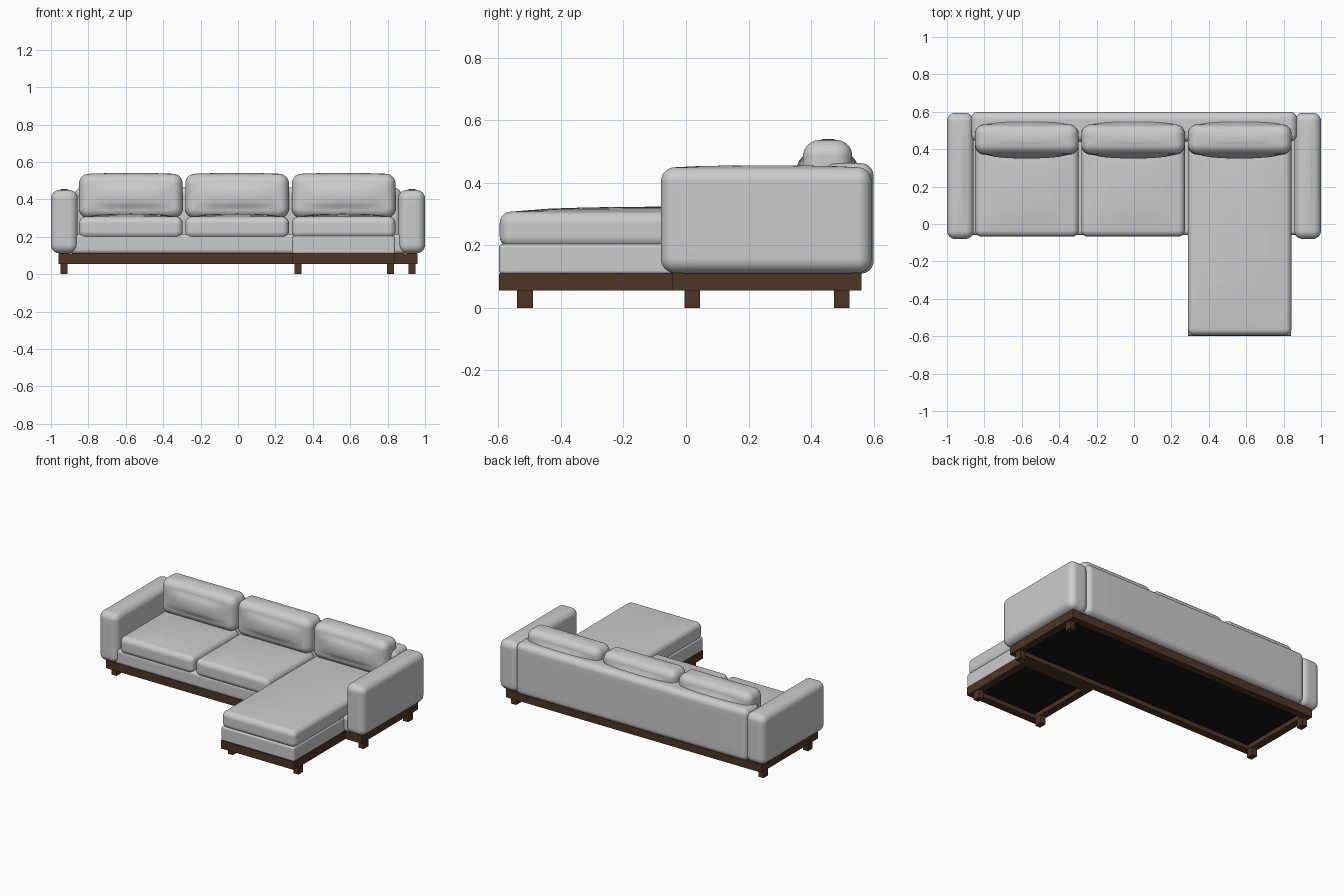
import bpy, bmesh, math
from mathutils import Vector

if "Cube" in bpy.data.objects:
    bpy.data.objects.remove(bpy.data.objects["Cube"])


def material(name, rgb):
    m = bpy.data.materials.new(name)
    m.diffuse_color = (*rgb, 1.0)
    m.use_nodes = True
    m.node_tree.nodes["Principled BSDF"].inputs["Base Color"].default_value = m.diffuse_color
    return m


FABRIC = material("light grey fabric", (0.60, 0.60, 0.60))
WOOD = material("dark brown wood", (0.075, 0.036, 0.018))
LINING = material("black underside lining", (0.008, 0.008, 0.008))


def finish(name, bm, mat, smooth):
    bmesh.ops.recalc_face_normals(bm, faces=bm.faces)
    me = bpy.data.meshes.new(name)
    bm.to_mesh(me)
    bm.free()
    me.materials.append(mat)
    for p in me.polygons:
        p.use_smooth = smooth
    ob = bpy.data.objects.new(name, me)
    bpy.context.collection.objects.link(ob)
    return ob


def box(name, x, y, z, mat):
    """Plain sharp box given by its ranges."""
    bm = bmesh.new()
    bmesh.ops.create_cube(bm, size=1)
    for v in bm.verts:
        v.co = Vector([(a + b) / 2 + c * (b - a) for (a, b), c in zip((x, y, z), v.co)])
    return finish(name, bm, mat, False)


def pillow(name, x, y, z, r, crown=(0, 0, 0), lean=0.0):
    """Rounded upholstered box; crown = bulge of the faces along +x-, y-, z-axis."""
    k, m = 5, 8                      # segments in each rounded edge and in the middle
    n = 2 * k + m
    bm = bmesh.new()
    bmesh.ops.create_cube(bm, size=2)
    bmesh.ops.subdivide_edges(bm, edges=bm.edges[:], cuts=n - 1, use_grid_fill=True)
    mid = Vector([(a + b) / 2 for a, b in (x, y, z)])
    inner = [(b - a) / 2 - r for a, b in (x, y, z)]
    for v in bm.verts:
        core, off = [], []
        for c, h in zip(v.co, inner):
            i = round((c + 1) / 2 * n)
            if i < k:
                core.append(-h)
                off.append(-math.tan(math.pi / 4 * (k - i) / k))
            elif i > n - k:
                core.append(h)
                off.append(math.tan(math.pi / 4 * (i - n + k) / k))
            else:
                core.append(h * (2 * (i - k) / m - 1))
                off.append(0.0)
        d = Vector(off).normalized()
        p = Vector(core) + d * r
        w = [1 - (c / h) ** 2 for c, h in zip(core, inner)]
        for a in range(3):           # soft bulge inside the seam line
            p[a] += crown[a] * d[a] * max(0, w[a - 1] * w[a - 2]) ** 0.6
        p.y += lean * p.z
        v.co = p + mid
    return finish(name, bm, FABRIC, True)


def rail_frame(name, x, y, z, w):
    """Four rails around a rectangle."""
    box(name + "_front_rail", x, (y[0], y[0] + w), z, WOOD)
    box(name + "_back_rail", x, (y[1] - w, y[1]), z, WOOD)
    for side, a in (("left", x[0]), ("right", x[1] - w)):
        box(f"{name}_{side}_rail", (a, a + w), (y[0] + w, y[1] - w), z, WOOD)


# wooden plinth frames and dark underside
RAIL = (0.055, 0.11)
rail_frame("sofa", (-0.96, 0.96), (-0.045, 0.562), RAIL, 0.05)
rail_frame("chaise", (0.29, 0.84), (-0.598, -0.045), RAIL, 0.05)
box("sofa_lining", (-0.92, 0.92), (0.0, 0.52), (0.085, 0.108), LINING)
box("chaise_lining", (0.33, 0.80), (-0.555, -0.09), (0.085, 0.108), LINING)

# legs
for i, (lx, ly) in enumerate([(-0.93, 0.02), (0.93, 0.02), (-0.93, 0.498), (0.93, 0.498),
                              (0.32, -0.515), (0.815, -0.515)]):
    hx = 0.019
    box(f"leg_{i + 1}", (lx - hx, lx + hx), (ly - 0.025, ly + 0.025), (0, 0.056), WOOD)

# upholstered base, backrest and arms
pillow("sofa_base", (-0.90, 0.90), (-0.06, 0.56), (0.108, 0.215), 0.025)
pillow("chaise_base", (0.29, 0.84), (-0.598, 0.0), (0.108, 0.205), 0.012)
pillow("backrest", (-0.872, 0.872), (0.44, 0.60), (0.11, 0.463), 0.04)
for side, s in (("left", -1), ("right", 1)):
    xs = sorted((s * 0.857, s * 1.0))
    pillow(side + "_arm", xs, (-0.08, 0.594), (0.112, 0.45), 0.045, (0, 0, 0.006))

# seat cushions, the right one running out as the chaise
SEATS = [("left", -0.85, -0.296), ("middle", -0.282, 0.272), ("right", 0.288, 0.842)]
for name, a, b in SEATS:
    chaise = name == "right"
    pillow("chaise_cushion" if chaise else name + "_seat_cushion",
           (a, b), (-0.596 if chaise else -0.068, 0.45), (0.192, 0.308),
           0.036, (0, 0, 0.016))
    # loose back cushion
    pillow(name + "_back_cushion", (a, b), (0.372, 0.53), (0.30, 0.537),
           0.052, (0, 0.022, 0.004), 0.03)
